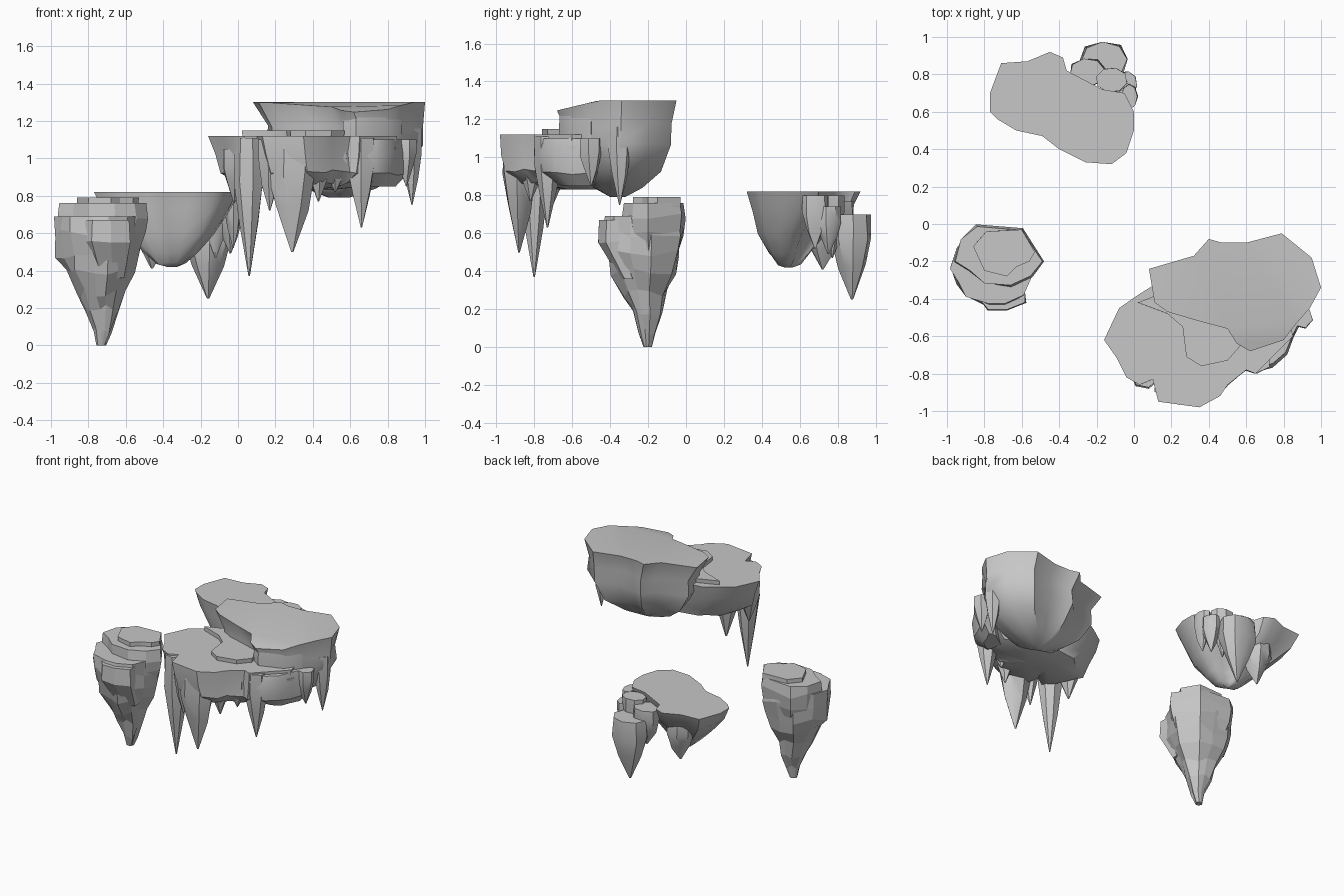
import bpy, bmesh, math, random
random.seed(4)

stone = bpy.data.materials.new("grey stone")
stone.diffuse_color = (0.57, 0.57, 0.57, 1)


def loft(name, outline, centre, levels, jitter=0.0, angle=35, droop=None):
    """Stack scaled copies of an outline; levels are (z, scale, shift x, shift y).
    droop = (y, slope) bends the top down in front of that y."""
    bm = bmesh.new()
    cx, cy = centre
    rings = []
    for k, (z, s, dx, dy) in enumerate(levels):
        ring = []
        for i, (x, y) in enumerate(outline):
            f = s * (1 + (random.uniform(-jitter, jitter) if k else 0))
            zz = z + (random.uniform(-jitter, jitter) * 0.3 if 0 < k < len(levels) - 1 else 0)
            if droop and k == 0:
                zz -= max(0, droop[0] - y) * droop[1]
            ring.append(bm.verts.new((cx + dx + (x - cx) * f, cy + dy + (y - cy) * f, zz)))
        rings.append(ring)
    n = len(outline)
    caps = [bm.faces.new(rings[0]), bm.faces.new(rings[-1][::-1])]
    for a, b in zip(rings, rings[1:]):
        for i in range(n):
            j = (i + 1) % n
            bm.faces.new((a[i], b[i], b[j], a[j]))
    bmesh.ops.recalc_face_normals(bm, faces=bm.faces)
    if droop:
        bmesh.ops.triangulate(bm, faces=caps[:1])
    me = bpy.data.meshes.new(name)
    bm.to_mesh(me)
    bm.free()
    me.materials.append(stone)
    ob = bpy.data.objects.new(name, me)
    bpy.context.collection.objects.link(ob)
    if angle:
        bpy.ops.object.select_all(action='DESELECT')
        ob.select_set(True)
        bpy.context.view_layer.objects.active = ob
        bpy.ops.object.shade_smooth_by_angle(angle=math.radians(angle))
    return ob


def spike(name, x, y, rx, ry, top, tip, sides=6):
    """Hanging stalactite with a full upper half and a pointed tip."""
    t0 = random.uniform(0, 1)
    ring = [(x + rx * math.cos(t0 + math.tau * i / sides),
             y + ry * math.sin(t0 + math.tau * i / sides)) for i in range(sides)]
    h = top - tip
    loft(name, ring, (x, y),
         [(top, 0.95, 0, 0), (top - h * 0.3, 1, 0, 0), (top - h * 0.62, 0.66, 0, 0),
          (tip, 0.05, 0, 0)], 0.07)


# --- Small faceted island, front left ---
loft("left_island_body",
     [(-1, -.24), (-.96, -.12), (-.86, -.01), (-.72, -.02), (-.6, -.03), (-.5, -.18), (-.54, -.3),
      (-.58, -.39), (-.69, -.44), (-.78, -.44), (-.91, -.4), (-.95, -.32)], (-.73, -.21),
     [(.69, .94, 0, 0), (.6, .96, 0, 0), (.49, .86, 0, 0), (.4, .76, 0, 0),
      (.28, .52, 0, 0), (.19, .37, .01, .01), (.08, .2, .01, .01), (0, .1, 0, .01)], 0.09, 0)
loft("left_island_ledge",
     [(-.96, -.2), (-.93, -.08), (-.84, -.01), (-.6, -.03), (-.485, -.2), (-.55, -.28),
      (-.66, -.33), (-.8, -.32), (-.88, -.25)], (-.73, -.19),
     [(.76, .98, 0, 0), (.69, 1, 0, 0), (.6, .94, 0, 0), (.42, .7, 0, 0)], 0.05, 0)
loft("left_island_cap",
     [(-.86, -.12), (-.79, -.04), (-.6, -.03), (-.53, -.15), (-.56, -.2), (-.63, -.23),
      (-.68, -.28), (-.8, -.25)], (-.7, -.15), [(.79, 1, 0, 0), (.74, 1, 0, 0), (.6, .85, 0, 0)], 0.02, 0)
loft("left_island_front_slab", [(-.83, -.4), (-.78, -.46), (-.68, -.46), (-.58, -.42), (-.58, -.35), (-.7, -.3)],
     (-.7, -.38), [(.67, .98, 0, 0), (.56, 1, 0, 0), (.36, .6, .02, .08)], 0.05, 0)

# --- Back island: bowl with columns at its rear right corner ---
loft("back_island_bowl",
     [(-.77, .6), (-.77, .7), (-.71, .86), (-.57, .87), (-.45, .92), (-.38, .89), (-.36, .82),
      (-.17, .72), (-.05, .7), (0, .6), (0, .5), (-.04, .38), (-.12, .32), (-.26, .33),
      (-.4, .4), (-.49, .47), (-.63, .5), (-.73, .56)], (-.36, .6),
     [(.82, 1, 0, 0), (.72, .87, 0, -.01), (.6, .6, .01, -.05), (.5, .37, .01, -.06),
      (.44, .2, .01, -.06), (.42, .07, .01, -.06)], 0.03, 50)
for i, (x, y, rx, ry, top, tip) in enumerate([
        (-.16, .875, .13, .105, .70, .25), (-.25, .81, .10, .08, .77, .50),
        (-.12, .77, .09, .07, .80, .47), (-.04, .75, .06, .07, .74, .49),
        (-.025, .68, .045, .07, .80, .52), (-.46, .72, .10, .10, .70, .41)]):
    spike("back_island_column_%d" % i, x, y, rx, ry, top, tip, 8)

# --- Large island, front right: high plateau with drooping front edge ---
loft("high_plateau",
     [(.08, -.24), (.32, -.17), (.4, -.08), (.47, -.1), (.6, -.1), (.79, -.05), (.95, -.18),
      (1, -.34), (.94, -.45), (.87, -.53), (.8, -.62), (.62, -.68), (.55, -.64), (.5, -.56),
      (.35, -.52), (.18, -.47), (.11, -.42)], (.54, -.36),
     [(1.3, 1, 0, 0), (1.17, .89, .03, 0), (1.07, .91, .03, 0), (.93, .72, .03, 0),
      (.84, .42, 0, 0), (.79, .12, 0, 0)], 0.03, 45, (-.46, .24))
loft("high_plateau_front", [(.56, -.62), (.63, -.67), (.8, -.61), (.88, -.5), (.7, -.4), (.58, -.5)],
     (.7, -.54), [(1.23, .96, 0, 0), (1.16, 1, 0, 0), (1.05, .95, 0, 0)], 0.02, 35)

# --- Large island: low plateau and the step between ---
loft("low_plateau",
     [(-.16, -.62), (-.08, -.45), (.02, -.38), (.1, -.33), (.3, -.3), (.6, -.35), (.82, -.45),
      (.85, -.6), (.75, -.7), (.65, -.8), (.6, -.78), (.5, -.86), (.46, -.92), (.35, -.98),
      (.13, -.95), (.1, -.83), (.03, -.86), (-.04, -.82), (-.09, -.72)], (.35, -.6),
     [(1.12, 1, 0, 0), (1.02, .94, .01, -.01), (.93, .89, .02, -.02), (.86, .72, .02, 0),
      (.83, .3, 0, .05)], 0.035, 35)
loft("middle_step",
     [(.02, -.42), (.2, -.35), (.5, -.45), (.57, -.65), (.5, -.73), (.36, -.76), (.28, -.71),
      (.26, -.55), (.18, -.48)], (.36, -.55), [(1.15, 1, 0, 0), (1.1, .98, 0, 0)], 0.0, 35)
loft("right_ledge", [(.6, -.6), (.82, -.45), (.93, -.46), (.86, -.6), (.82, -.7), (.74, -.77), (.65, -.8)],
     (.76, -.6), [(1.1, .85, 0, 0), (1.02, .97, 0, 0), (.92, .88, 0, 0), (.85, .5, 0, .04)], 0.04, 35)

# --- Stalactites under the large island: x, y, rx, ry, top, tip ---
for i, (x, y, rx, ry, top, tip) in enumerate([
        (.06, -.80, .08, .08, 1.11, .37), (.29, -.88, .13, .09, 1.10, .50),
        (.17, -.87, .07, .07, 1.10, .72), (.43, -.82, .08, .08, 1.08, .77),
        (.66, -.73, .08, .07, 1.11, .63), (-.02, -.70, .07, .09, 1.05, .76),
        (.80, -.58, .07, .07, 1.06, .86), (.93, -.35, .055, .06, 1.16, .75),
        (.90, -.50, .06, .06, 1.10, .85), (.52, -.75, .07, .07, 1.05, .82)]):
    spike("stalactite_%d" % i, x, y, rx, ry, top, tip, 7 if i < 2 else 6)
